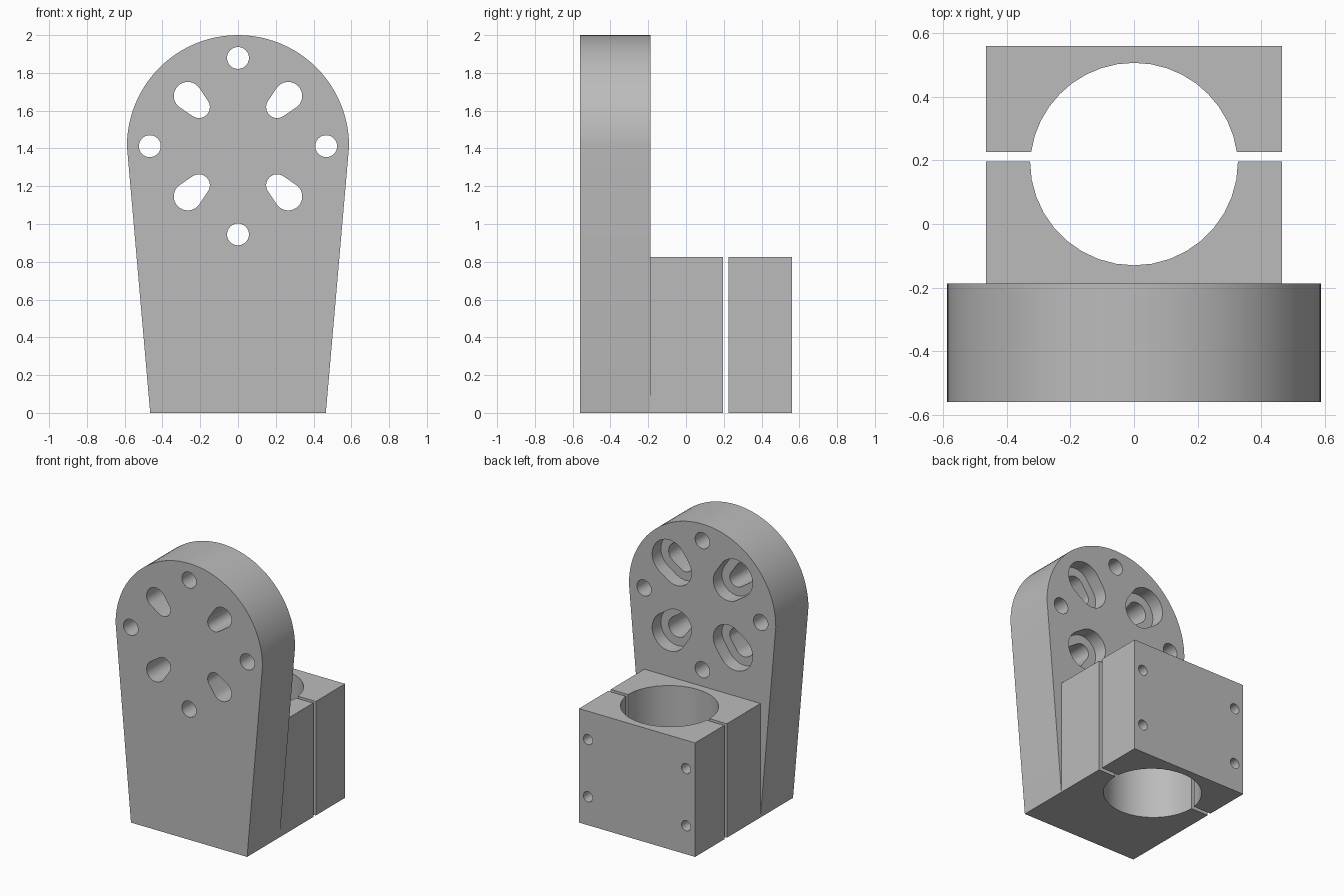
import bpy, bmesh, math
from mathutils import Vector

if "Cube" in bpy.data.objects:
    bpy.data.objects.remove(bpy.data.objects["Cube"])

grey = bpy.data.materials.new("plain_grey")
grey.use_nodes = True
colour = (0.5, 0.5, 0.5, 1)
grey.diffuse_color = colour
grey.node_tree.nodes["Principled BSDF"].inputs["Base Color"].default_value = colour

HUB_Z, HUB_R = 1.412, 0.588           # rounded head of the plate
FRONT, PLATE_BACK, BACK = -0.56, -0.187, 0.56
SPLIT_LOW, SPLIT_HIGH = 0.197, 0.226  # clamp gap
HALF_W, BLOCK_H, BORE_R = 0.465, 0.825, 0.327


def prism(name, points, axis, low, high):
    """Extrude a 2D outline along y (points are x, z) or z (points are x, y)."""
    bm = bmesh.new()
    place = (lambda p: (p[0], low, p[1])) if axis == "y" else (lambda p: (p[0], p[1], low))
    face = bm.faces.new([bm.verts.new(place(p)) for p in points])
    grown = bmesh.ops.extrude_face_region(bm, geom=[face])["geom"]
    offset = Vector((0, high - low, 0) if axis == "y" else (0, 0, high - low))
    bmesh.ops.translate(bm, verts=[v for v in grown if isinstance(v, bmesh.types.BMVert)], vec=offset)
    bmesh.ops.recalc_face_normals(bm, faces=bm.faces)
    mesh = bpy.data.meshes.new(name)
    bm.to_mesh(mesh)
    bm.free()
    mesh.materials.append(grey)
    obj = bpy.data.objects.new(name, mesh)
    bpy.context.collection.objects.link(obj)
    return obj


def arc(cx, cy, r, start, end, steps):
    angles = [math.radians(start + (end - start) * i / steps) for i in range(steps + 1)]
    return [(cx + r * math.cos(a), cy + r * math.sin(a)) for a in angles]


def circle(cx, cy, r, steps=32):
    return arc(cx, cy, r, 0, 360, steps)[:-1]


def slot(sx, sz, grow):
    """Tapered slot running outward along a diagonal of the head."""
    inner, outer, r_in, r_out = 0.207, 0.266, 0.058 + grow, 0.074 + grow
    spread = math.degrees(math.acos((r_in - r_out) / ((outer - inner) * math.sqrt(2))))
    points = arc(outer, outer, r_out, 45 - spread, 45 + spread, 20)
    points += arc(inner, inner, r_in, 45 + spread, 405 - spread, 14)
    return [(sx * x, HUB_Z + sz * z) for x, z in points]


def combine(obj, other, operation):
    mod = obj.modifiers.new("combine", "BOOLEAN")
    mod.operation, mod.solver, mod.object = operation, "EXACT", other
    bpy.context.view_layer.objects.active = obj
    bpy.ops.object.modifier_apply(modifier=mod.name)
    bpy.data.objects.remove(other)


# Tapered plate with the rounded head
outline = [(-HALF_W, 0), (HALF_W, 0)] + arc(0, HUB_Z, HUB_R, 0, 180, 48)
bracket = prism("bracket", outline, "y", FRONT, PLATE_BACK)

# Fixed half of the clamp, joined to the plate
bore = arc(0, SPLIT_LOW, BORE_R, 0, -180, 18)
fixed = [(-HALF_W, PLATE_BACK - 0.05), (HALF_W, PLATE_BACK - 0.05), (HALF_W, SPLIT_LOW)]
block = prism("fixed_jaw", fixed + bore + [(-HALF_W, SPLIT_LOW)], "z", 0, BLOCK_H)
combine(bracket, block, "UNION")

# Removable half of the clamp
tilt = math.degrees(math.asin((SPLIT_HIGH - 0.18) / BORE_R))
bore = arc(0, 0.18, BORE_R, 180 - tilt, tilt, 18)
loose = [(HALF_W, SPLIT_HIGH), (HALF_W, BACK), (-HALF_W, BACK), (-HALF_W, SPLIT_HIGH)]
cap = prism("clamp_cap", loose + bore, "z", 0, BLOCK_H)

# Round holes around the head
for dx, dz in ((0, 1), (0, -1), (1, 0), (-1, 0)):
    hole = circle(0.467 * dx, HUB_Z + 0.467 * dz, 0.058)
    combine(bracket, prism("hole_cutter", hole, "y", FRONT - 0.1, PLATE_BACK + 0.1), "DIFFERENCE")

# Tapered slots with a wider recess at the back
for sx in (1, -1):
    for sz in (1, -1):
        combine(bracket, prism("slot_cutter", slot(sx, sz, 0), "y", FRONT - 0.1, PLATE_BACK + 0.1), "DIFFERENCE")
        combine(bracket, prism("recess_cutter", slot(sx, sz, 0.062), "y", PLATE_BACK - 0.1, PLATE_BACK + 0.1), "DIFFERENCE")

# Clamp screw holes
for sx in (1, -1):
    for z in (0.206, 0.62):
        hole = circle(0.393 * sx, z, 0.037, 24)
        combine(cap, prism("screw_cutter", hole, "y", 0, BACK + 0.1), "DIFFERENCE")
        combine(bracket, prism("screw_cutter", hole, "y", -0.05, SPLIT_LOW + 0.1), "DIFFERENCE")

# Smooth curved walls, crisp edges
for obj in (bracket, cap):
    bpy.ops.object.select_all(action="DESELECT")
    obj.select_set(True)
    bpy.context.view_layer.objects.active = obj
    bpy.ops.object.shade_smooth_by_angle(angle=math.radians(30))
